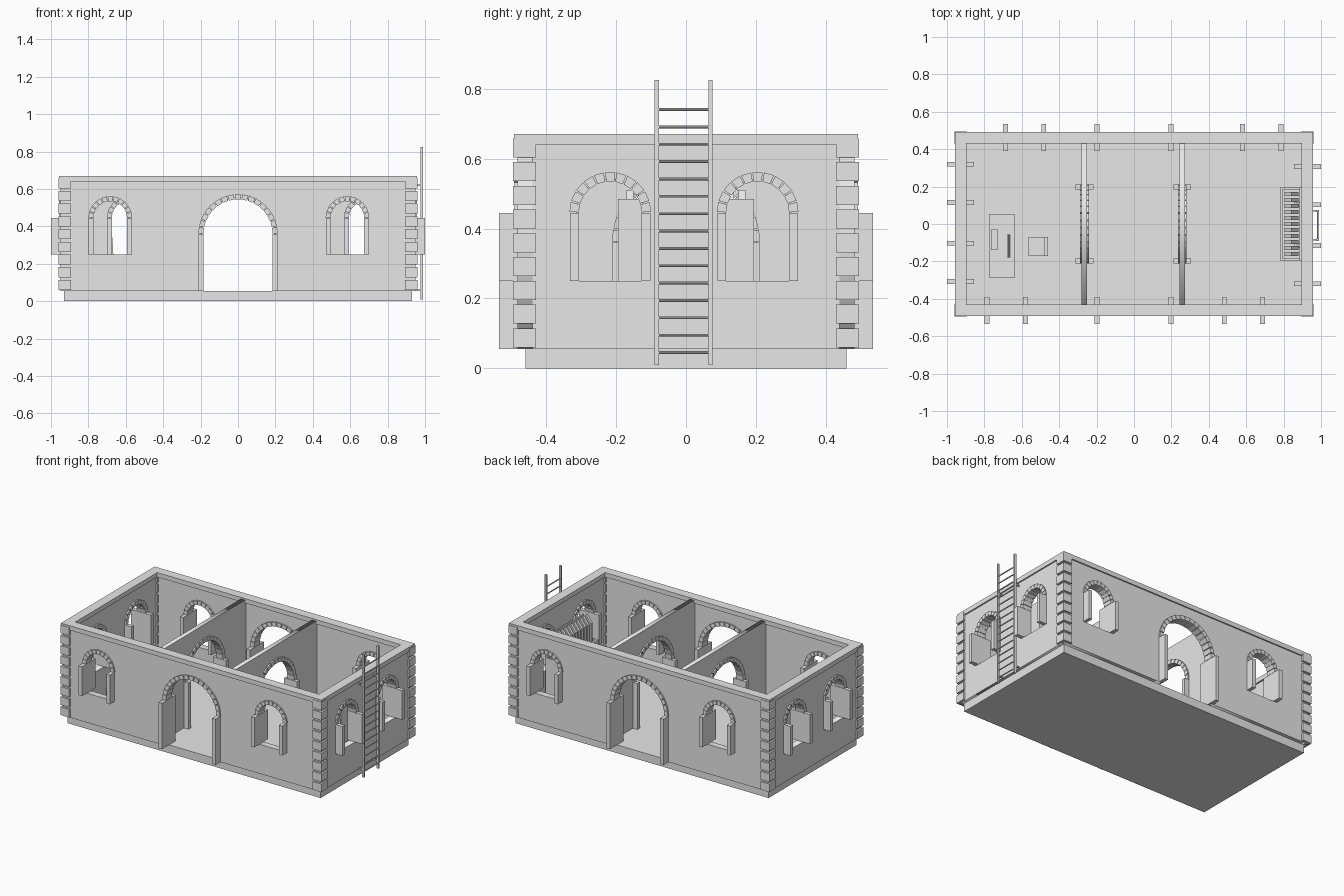
import bpy, bmesh
from math import pi, sin, cos, radians
from mathutils import Matrix, Vector

cube = bpy.data.objects.get("Cube")
if cube:
    bpy.data.objects.remove(cube)

stone = bpy.data.materials.new("stone_grey")
stone.use_nodes = True
stone.diffuse_color = (0.8, 0.8, 0.8, 1)
stone.node_tree.nodes["Principled BSDF"].inputs["Base Color"].default_value = (0.8, 0.8, 0.8, 1)

HX, HY = 0.96, 0.495          # outer half sizes
FLOOR, TOP = 0.055, 0.67
RIM = 0.065                   # wall thickness at the rim


def finish(name, bm, matrix=Matrix()):
    mesh = bpy.data.meshes.new(name)
    bmesh.ops.recalc_face_normals(bm, faces=bm.faces)
    bm.to_mesh(mesh)
    bm.free()
    mesh.materials.append(stone)
    obj = bpy.data.objects.new(name, mesh)
    obj.matrix_world = matrix
    bpy.context.collection.objects.link(obj)
    return obj


def add_box(bm, x, y, z):
    size = [b - a for a, b in (x, y, z)]
    mid = [(a + b) / 2 for a, b in (x, y, z)]
    bmesh.ops.create_cube(bm, size=1, matrix=Matrix.Translation(mid) @ Matrix.Diagonal((*size, 1)))


def add_prism(bm, points, offset):
    face = bm.faces.new([bm.verts.new(p) for p in points])
    new = bmesh.ops.extrude_face_region(bm, geom=[face])["geom"]
    bmesh.ops.translate(bm, vec=offset, verts=[v for v in new if isinstance(v, bmesh.types.BMVert)])


def box(name, x, y, z):
    bm = bmesh.new()
    add_box(bm, x, y, z)
    return finish(name, bm)


def arch_points(u, r, bottom, spring, steps=24):
    arc = [(u - r * cos(pi * i / steps), spring + r * sin(pi * i / steps)) for i in range(steps + 1)]
    return [(u - r, bottom)] + arc + [(u + r, bottom)]


WINDOW = dict(r=0.09, bottom=0.25, spring=0.445, stones=11)
DOOR = dict(r=0.185, bottom=FLOOR, spring=0.36, stones=17)


def wall(name, half, front, back, angle, windows, door, jamb, arch):
    """Arched wall in a local frame: x along, y up, z outward."""
    matrix = Matrix.Rotation(angle, 4, "Z") @ Matrix.Rotation(pi / 2, 4, "X")
    # Flat outline, with the door as a notch and the windows as holes
    notch = arch_points(0, DOOR["r"] + 0.008, FLOOR, DOOR["spring"]) if door else []
    loops = [[(-half, FLOOR)] + notch + [(half, FLOOR), (half, TOP - 0.01), (-half, TOP - 0.01)]]
    loops += [arch_points(u, WINDOW["r"] + 0.006, WINDOW["bottom"], WINDOW["spring"]) for u in windows]
    curve = bpy.data.curves.new(name, "CURVE")
    curve.dimensions, curve.fill_mode = "2D", "BOTH"
    curve.extrude = (front - back) / 2
    for loop in loops:
        spline = curve.splines.new("POLY")
        spline.points.add(len(loop) - 1)
        spline.use_cyclic_u = True
        for point, co in zip(spline.points, loop):
            point.co = (*co, 0, 1)
    temp = bpy.data.objects.new(name + "_outline", curve)
    bpy.context.collection.objects.link(temp)
    bpy.context.view_layer.update()
    mesh = bpy.data.meshes.new_from_object(temp.evaluated_get(bpy.context.evaluated_depsgraph_get()))
    bpy.data.objects.remove(temp)
    bm = bmesh.new()
    bm.from_mesh(mesh)
    bmesh.ops.remove_doubles(bm, verts=bm.verts, dist=1e-5)
    bmesh.ops.translate(bm, vec=(0, 0, (front + back) / 2), verts=bm.verts)
    finish(name, bm, matrix)
    # Jambs and arch stones around each opening
    jambs, stones = bmesh.new(), bmesh.new()
    for u, o in [(u, WINDOW) for u in windows] + ([(0, DOOR)] if door else []):
        r = o["r"]
        for side in (-1, 1):
            ends = sorted((u + side * r, u + side * (r + 0.025)))
            add_box(jambs, ends, (o["bottom"], o["spring"]), jamb)
        step = pi / o["stones"]
        for i in range(o["stones"]):
            a, b = (i + 0.06) * step, (i + 0.94) * step
            ring = [(r, a), (r + 0.027, a), (r + 0.027, b), (r, b)]
            add_prism(stones, [(u + d * cos(t), o["spring"] + d * sin(t), arch[0]) for d, t in ring],
                      (0, 0, arch[1] - arch[0]))
    finish(name + "_jambs", jambs, matrix)
    finish(name + "_arch_stones", stones, matrix)


# Foundation slab
box("foundation", (-0.93, 0.93), (-0.46, 0.46), (0, FLOOR))

# Outer walls
for name, angle, dist, half, windows, door in (
        ("front_wall", 0, HY, HX - 0.012, (-0.683, 0.585), True),
        ("back_wall", pi, HY, HX - 0.012, (-0.683, 0.585), True),
        ("right_wall", pi / 2, HX, HY - 0.05, (-0.217, 0.205), False),
        ("left_wall", -pi / 2, HX, HY - 0.05, (-0.217, 0.205), False)):
    wall(name, half, dist - 0.012, dist - 0.055, angle, windows, door,
         (dist - 0.105, dist + 0.04), (dist - RIM, dist - 0.002))

# Partition walls with arched doorways
for name, x in (("left_partition", -0.265), ("right_partition", 0.258)):
    wall(name, HY - 0.05, x + 0.015, x - 0.015, pi / 2, (), True,
         (x - 0.048, x + 0.048), (x - 0.024, x + 0.024))

# Rim along the wall tops
rim = bmesh.new()
for s in (-1, 1):
    add_box(rim, (-HX + 0.003, HX - 0.003), sorted((s * (HY - 0.003), s * (HY - RIM))), (0.64, TOP))
    add_box(rim, sorted((s * (HX - 0.003), s * (HX - RIM))), (RIM - HY, HY - RIM), (0.64, TOP))
finish("wall_rim", rim)

# Corner stones: wide blocks with thin recessed courses between
quoins = bmesh.new()
for sx in (-1, 1):
    for sy in (-1, 1):
        def corner(inset, depth, z):
            add_box(quoins, sorted((sx * (HX - inset), sx * (HX - depth))),
                    sorted((sy * (HY - inset), sy * (HY - depth))), z)
        corner(0.014, 0.035, (FLOOR, TOP - 0.002))
        for i in range(9):
            z = FLOOR + 0.005 + 0.068 * i
            corner(0, RIM + 0.001, (z, z + 0.054))
finish("corner_stones", quoins)

# Ladder with wall brackets
ladder = bmesh.new()
for y in (-0.084, 0.07):
    add_box(ladder, (0.975, 0.988), (y - 0.006, y + 0.006), (0.01, 0.825))
    for z in (0.06, 0.62):
        add_box(ladder, (0.94, 0.98), (y - 0.004, y + 0.004), (z - 0.004, z + 0.004))
for i in range(15):
    z = 0.045 + 0.0497 * i
    bmesh.ops.create_cone(ladder, cap_ends=True, segments=8, radius1=0.004, radius2=0.004, depth=0.154,
                          matrix=Matrix.Translation((0.982, -0.007, z)) @ Matrix.Rotation(pi / 2, 4, "X"))
finish("ladder", ladder)

# Storage rack: frame, rails and a row of pointed boards
rack = bmesh.new()
add_box(rack, (0.78, 0.893), (-0.195, 0.195), (FLOOR, 0.09))
add_box(rack, (0.885, 0.895), (-0.195, 0.195), (FLOOR, 0.485))
for z in (0.2, 0.32):
    add_box(rack, (0.78, 0.795), (-0.195, 0.195), (z, z + 0.025))
for y in (-0.19, 0.19):
    add_box(rack, (0.78, 0.893), (y - 0.005, y + 0.005), (FLOOR, 0.345))
finish("rack", rack)
boards = bmesh.new()
for i in range(11):
    y = -0.16 + 0.032 * i
    outline = [(0.805, 0.09), (0.88, 0.09), (0.88, 0.46), (0.8425, 0.51), (0.805, 0.46)]
    add_prism(boards, [(x, y - 0.01, z) for x, z in outline], (0, 0.02, 0))
finish("rack_boards", boards)

# Desk with a book and a small tilted stand
desk = bmesh.new()
add_box(desk, (-0.775, -0.635), (-0.285, 0.05), (0.19, 0.205))
for x in (-0.765, -0.645):
    for y in (-0.275, 0.04):
        add_box(desk, (x - 0.008, x + 0.008), (y - 0.008, y + 0.008), (FLOOR, 0.19))
finish("desk", desk)
box("book", (-0.765, -0.73), (-0.14, -0.03), (0.205, 0.215))
stand = bmesh.new()
outline = [(-0.664, 0.205), (-0.672, 0.34), (-0.678, 0.34), (-0.676, 0.205)]
add_prism(stand, [(x, -0.18, z) for x, z in outline], (0, 0.125, 0))
finish("desk_stand", stand)

# Chair
chair = bmesh.new()
add_box(chair, (-0.565, -0.46), (-0.17, -0.07), (0.13, 0.142))
add_box(chair, (-0.48, -0.46), (-0.17, -0.07), (0.142, 0.24))
for x in (-0.557, -0.468):
    for y in (-0.162, -0.078):
        add_box(chair, (x - 0.007, x + 0.007), (y - 0.007, y + 0.007), (FLOOR, 0.13))
finish("chair", chair)
